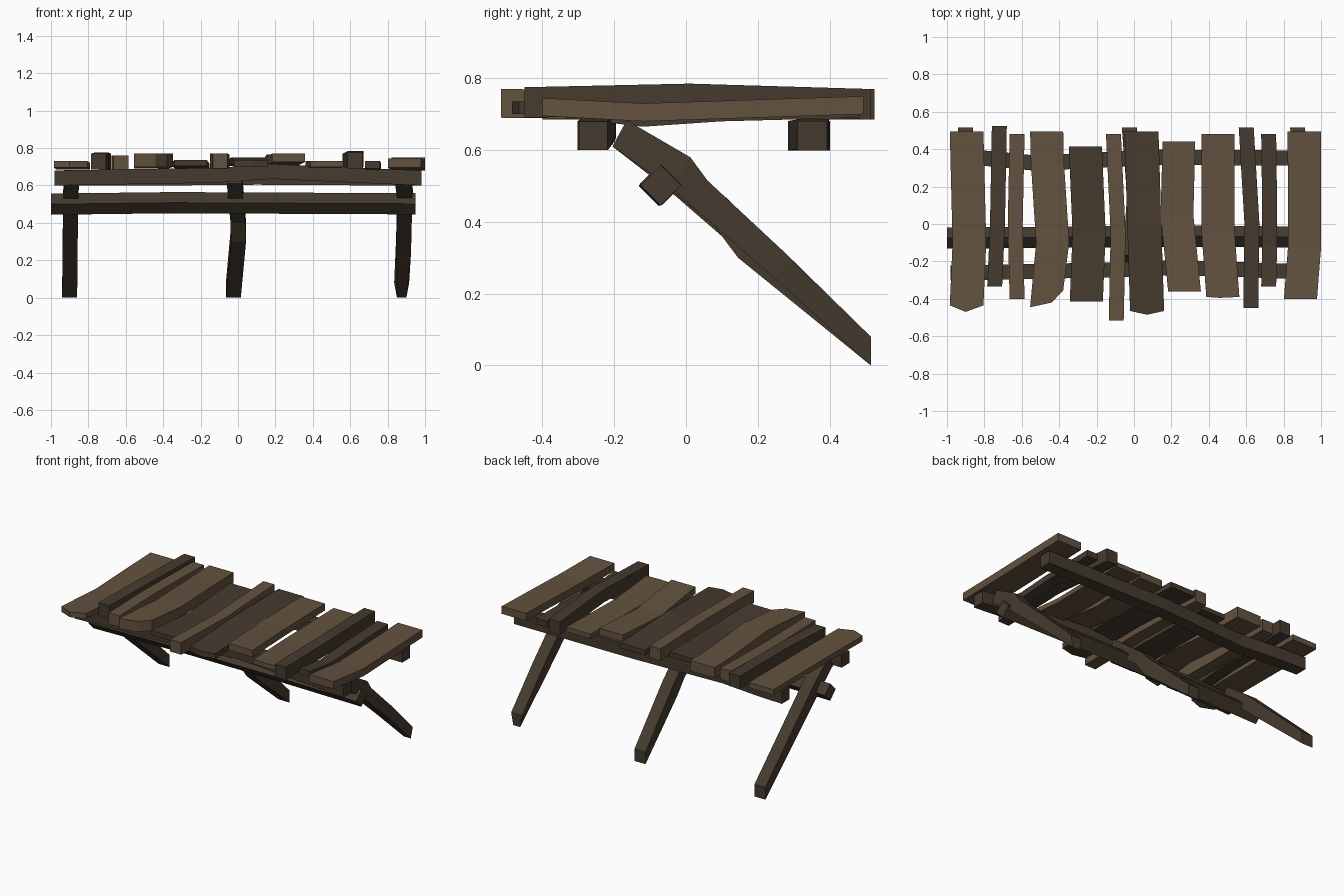
import bpy, bmesh, math

if "Cube" in bpy.data.objects:
    bpy.data.objects.remove(bpy.data.objects["Cube"])


def material(name, rgb):
    m = bpy.data.materials.new(name)
    m.diffuse_color = (*rgb, 1)
    m.use_nodes = True
    m.node_tree.nodes["Principled BSDF"].inputs["Base Color"].default_value = m.diffuse_color
    return m


LIGHT = material("light_wood", (0.125, 0.085, 0.05))
DARK = material("dark_wood", (0.06, 0.043, 0.028))


def loft(name, rings, mat, tip=None):
    """Skin four-cornered rings; tip = (top, bottom) points the last end."""
    bm = bmesh.new()
    vs = [[bm.verts.new(p) for p in r] for r in rings]
    for a, b in zip(vs, vs[1:]):
        for i in range(4):
            j = (i + 1) % 4
            bm.faces.new((a[i], a[j], b[j], b[i]))
    bm.faces.new(vs[0])
    if tip:
        bl, br, tr, tl = vs[-1]
        t, b = (bm.verts.new(p) for p in tip)
        for f in ((tl, tr, t), (bl, br, b), (tl, t, b, bl), (t, tr, br, b)):
            bm.faces.new(f)
    else:
        bm.faces.new(vs[-1])
    bmesh.ops.recalc_face_normals(bm, faces=bm.faces)
    me = bpy.data.meshes.new(name)
    bm.to_mesh(me)
    bm.free()
    me.materials.append(mat)
    ob = bpy.data.objects.new(name, me)
    bpy.context.collection.objects.link(ob)
    return ob


def plank(i, mat, width, thick, stations, tip=None, skew=0):
    """stations: (y, centre x, bottom z) back to front; tip: (x, y)."""
    rings = []
    for k, (y, x, z) in enumerate(stations):
        yr = y + (skew if k == len(stations) - 1 else 0)
        l, r = x - width / 2, x + width / 2
        rings.append([(l, y, z), (r, yr, z), (r, yr, z + thick), (l, y, z + thick)])
    z = stations[-1][2]
    point = tip and ((*tip, z + thick), (*tip, z))
    loft(f"deck_plank_{i:02d}", rings, mat, point)


# Deck planks, left to right
plank(1, LIGHT, .18, .035, [(.495, -.895, .695), (-.1, -.88, .685), (-.435, -.895, .695)], (-.90, -.47))
plank(2, DARK, .08, .085, [(.525, -.72, .685), (.0, -.73, .69), (-.335, -.745, .685)])
plank(3, LIGHT, .08, .075, [(.48, -.625, .685), (.0, -.635, .685), (-.40, -.625, .685)])
plank(4, LIGHT, .177, .07, [(.495, -.467, .69), (.33, -.463, .69), (-.1, -.435, .70), (-.445, -.467, .70)],
      (-.44, -.42), .09)
plank(5, DARK, .177, .03, [(.415, -.26, .70), (-.05, -.24, .685), (-.415, -.255, .705)])
plank(6, LIGHT, .08, .08, [(.48, -.11, .69), (-.05, -.085, .685), (-.515, -.095, .69)])
plank(7, DARK, .182, .035, [(.495, .04, .705), (.0, .055, .715), (-.465, .07, .70)], (.07, -.485))
plank(8, LIGHT, .175, .045, [(.44, .24, .72), (.05, .23, .705), (-.36, .27, .725)])
plank(9, LIGHT, .177, .03, [(.48, .45, .70), (-.05, .45, .69), (-.39, .475, .70)], (.46, -.395))
plank(10, DARK, .08, .085, [(.515, .60, .685), (.01, .63, .70), (-.45, .625, .69)])
plank(11, DARK, .08, .04, [(.48, .72, .69), (.1, .725, .68), (-.12, .725, .665), (-.335, .72, .69)])
plank(12, LIGHT, .177, .05, [(.495, .91, .70), (-.12, .912, .68), (-.40, .89, .695)])


def beam(name, stations, size, angle=0):
    """stations: (x, y, z) centres of a square bar running along x."""
    d = size / math.sqrt(2)
    corners = [math.radians(angle + 45 + 90 * k) for k in range(4)]
    loft(name, [[(x, y + d * math.cos(a), z + d * math.sin(a)) for a in corners]
                for x, y, z in stations], DARK)


# Long support beams under the deck, and the tilted brace under the legs
beam("front_beam", [(-.98, -.262, .64), (-.1, -.245, .655), (.18, -.235, .675), (.4, -.238, .665), (.98, -.258, .64)], .08)
beam("back_beam", [(-.98, .36, .64), (-.8, .352, .64), (-.52, .325, .64), (.1, .357, .645), (.98, .352, .64)], .082)
beam("lower_brace", [(-1, -.075, .50), (-.35, -.07, .508), (.3, -.065, .505), (.95, -.07, .502)], .08, 45)


def leg(name, stations):
    """stations: x, lower (y, z), upper (y, z), lower half width."""
    loft(name, [[(x - w, *lo), (x + w, *lo), (x + .04, *up), (x - .04, *up)]
                for x, lo, up, w in stations], DARK)


# Slanted legs
TOP = ((-.205, .61), (-.165, .683), .04)
leg("left_leg", [(-.89, *TOP), (-.895, (-.05, .49), (.0, .562), .04),
                 (-.90, (.515, 0), (.515, .08), .04)])
leg("middle_leg", [(-.02, *TOP), (.0, (.07, .40), (.115, .465), .04),
                   (.003, (.145, .30), (.19, .385), .04),
                   (-.025, (.515, 0), (.515, .08), .04)])
leg("right_leg", [(.88, *TOP), (.895, (-.04, .495), (.012, .58), .04),
                  (.89, (.02, .44), (.06, .515), .04),
                  (.885, (.25, .24), (.28, .31), .04),
                  (.875, (.515, 0), (.515, .08), .025)])
